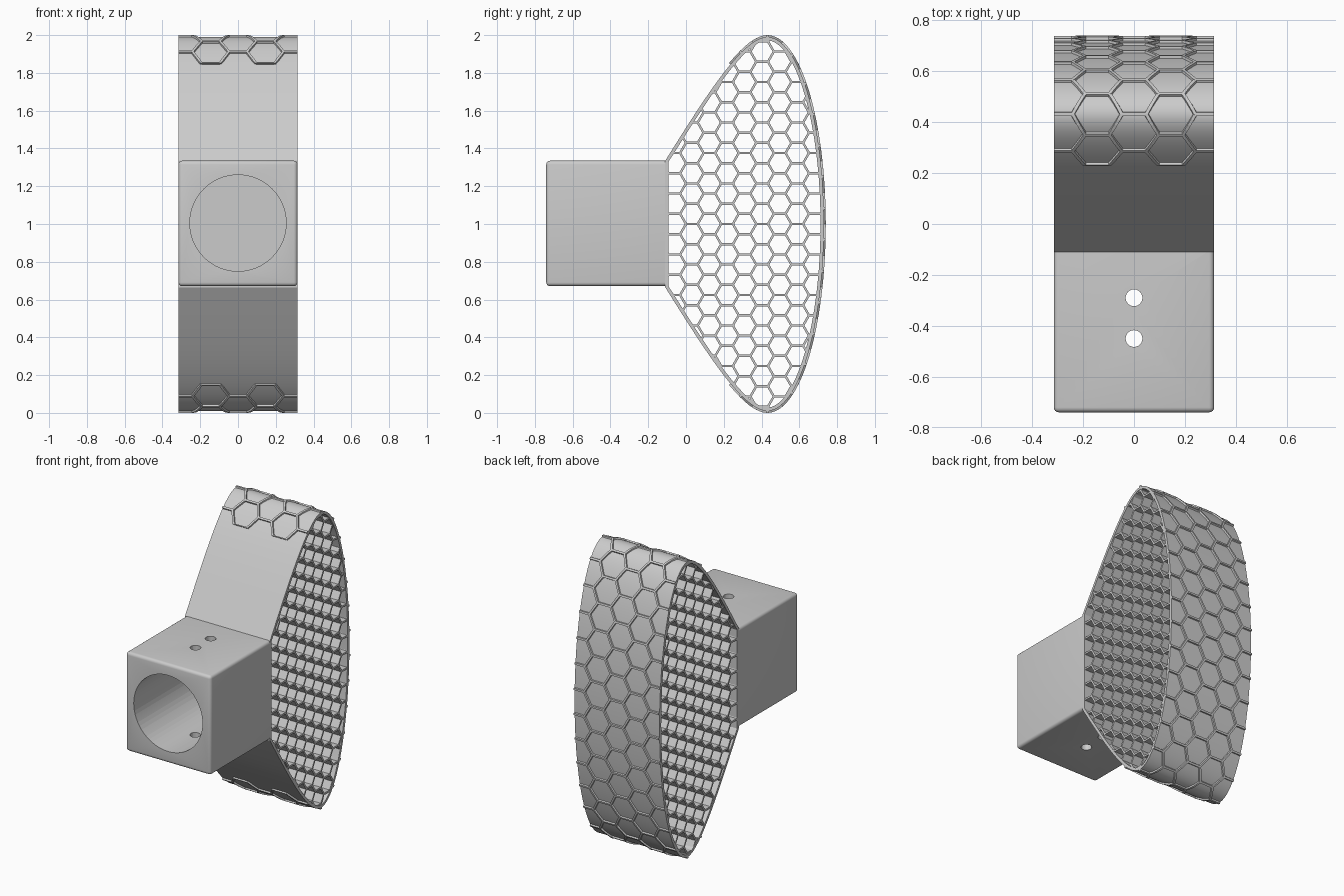
import bpy, bmesh, math
from mathutils import Vector as V

if "Cube" in bpy.data.objects:
    bpy.data.objects.remove(bpy.data.objects["Cube"])

X = 0.315          # half width of the body
Z0 = 1.0           # mid height


def finish(bm, name, smooth=True):
    bmesh.ops.recalc_face_normals(bm, faces=bm.faces[:])
    me = bpy.data.meshes.new(name)
    bm.to_mesh(me)
    bm.free()
    ob = bpy.data.objects.new(name, me)
    bpy.context.collection.objects.link(ob)
    bpy.ops.object.select_all(action='DESELECT')
    ob.select_set(True)
    bpy.context.view_layer.objects.active = ob
    if smooth:
        bpy.ops.object.shade_smooth_by_angle(angle=math.radians(30))
    return ob


def add_bar(bm, rings):
    """Skin a list of four-point sections into a closed bar."""
    vs = [[bm.verts.new(p) for p in r] for r in rings]
    for a, b in zip(vs, vs[1:]):
        for k in range(4):
            bm.faces.new((a[k], a[(k + 1) % 4], b[(k + 1) % 4], b[k]))
    bm.faces.new(vs[0][::-1])
    bm.faces.new(vs[-1])


def clip(a, b, poly):
    """Trim segment a-b to a clockwise convex polygon."""
    t0, t1 = 0.0, 1.0
    for p, q in zip(poly, poly[1:] + poly[:1]):
        e = q - p
        n = V((-e.y, e.x))              # points outward
        da, db = n.dot(a - p), n.dot(b - p)
        if da > 0 and db > 0:
            return None
        if da > 0:
            t0 = max(t0, da / (da - db))
        elif db > 0:
            t1 = min(t1, da / (da - db))
    if t1 - t0 < 0.03:
        return None
    return a.lerp(b, t0), a.lerp(b, t1)


def hex_edges(r, cols, keep, origin=V((0, 0))):
    """Unique edges of a flat-topped hexagon grid; keep() filters cells."""
    ff, out = r * math.sqrt(3), {}
    for i in range(-cols, cols + 1):
        for j in range(-30, 31):
            c = origin + V((1.5 * r * i, ff * (j + 0.5 * (i % 2))))
            if not keep(c):
                continue
            p = [c + V((r * math.cos(math.pi * k / 3), r * math.sin(math.pi * k / 3)))
                 for k in range(6)]
            for k in range(6):
                m = (p[k] + p[k - 1]) / 2
                out[(round(m.x, 3), round(m.y, 3))] = (p[k - 1], p[k])
    return list(out.values())


# lens-shaped outline in (y, z), z measured from mid height
bez = [V((-0.11, 0.335)), V((0.10, 0.67)), V((0.30, 0.99)), V((0.43, 0.99))]
half = []
for k in range(24):
    t = k / 24
    half.append(bez[0] * (1 - t) ** 3 + bez[1] * 3 * t * (1 - t) ** 2
                + bez[2] * 3 * t * t * (1 - t) + bez[3] * t ** 3)
for k in range(33):
    a = math.pi / 2 * (1 - k / 32)
    half.append(V((0.43 + 0.30 * math.cos(a), 0.99 * math.sin(a))))
outline = half + [V((p.x, -p.y)) for p in half[-2::-1]]
N = len(outline)
normals = []
for k in range(N):
    d = (outline[(k + 1) % N] - outline[k]).normalized() + (outline[k] - outline[k - 1]).normalized()
    normals.append(V((-d.y, d.x)).normalized())

# outer shell
bm = bmesh.new()
loops = []
for off, x in ((0, -X), (0, X), (-0.018, X), (-0.018, -X)):
    loops.append([bm.verts.new((x, (p + n * off).x, (p + n * off).y + Z0))
                  for p, n in zip(outline, normals)])
for a, b in zip(loops, loops[1:] + loops[:1]):
    for k in range(N):
        bm.faces.new((a[k], a[(k + 1) % N], b[(k + 1) % N], b[k]))
finish(bm, "lens_shell")

# honeycomb core, running the full width
bm = bmesh.new()
core_poly = [p - n * 0.008 for p, n in zip(outline, normals)]
W = X - 0.003
for a, b in hex_edges(0.062, 12, lambda c: True, V((0.31, 0))):
    seg = clip(a, b, core_poly)
    if seg:
        a, b = seg
        d = (b - a).normalized()
        n = V((-d.y, d.x)) * 0.006
        add_bar(bm, [[(x, (p + n * s).x, (p + n * s).y + Z0)
                      for s, x in ((1, -W), (1, W), (-1, W), (-1, -W))] for p in (a, b)])
finish(bm, "honeycomb_core", False)

# raised hexagon ribs wrapped round the curved back
ids = [k for k in range(N) if outline[k].x >= 0.23]
lengths = [0.0]
for a, b in zip(ids, ids[1:]):
    lengths.append(lengths[-1] + (outline[b] - outline[a]).length)
L = lengths[-1]


def wrap(uv, h):
    s = min(max(uv.y, 0), L)
    k = 0
    while k < len(ids) - 2 and lengths[k + 1] < s:
        k += 1
    t = (s - lengths[k]) / (lengths[k + 1] - lengths[k])
    p = outline[ids[k]].lerp(outline[ids[k + 1]], t)
    p = p + normals[ids[k]].lerp(normals[ids[k + 1]], t) * h
    return (uv.x, p.x, p.y + Z0)


ff = L / round(L / 0.168)
rect = [V((-X, 0)), V((-X, L)), V((X, L)), V((X, 0))]
bm = bmesh.new()
for a, b in hex_edges(ff / math.sqrt(3), 3, lambda c: ff * 0.49 < c.y < L - ff * 0.49):
    seg = clip(a, b, rect)
    if seg:
        a, b = seg
        d = (b - a).normalized()
        n = V((-d.y, d.x)) * 0.009
        rings = []
        for t in (0, 0.25, 0.5, 0.75, 1):
            p = a.lerp(b, t)
            rings.append([wrap(p + n, -0.005), wrap(p - n, -0.005),
                          wrap(p - n * 0.7, 0.010), wrap(p + n * 0.7, 0.010)])
        add_bar(bm, rings)
finish(bm, "hexagon_ribs", False)

# mounting block, rounded except where it meets the shell
bm = bmesh.new()
bmesh.ops.create_cube(bm, size=1)
for v in bm.verts:
    v.co = (v.co.x * 2 * X, -0.4225 + v.co.y * 0.635, Z0 + 0.003 + v.co.z * 0.664)
edges = [e for e in bm.edges if min(v.co.y for v in e.verts) < -0.2]
bmesh.ops.bevel(bm, geom=edges, offset=0.02, segments=4, profile=0.5, affect='EDGES')
block = finish(bm, "mounting_block")


def drill(name, radius, depth, loc, rot, sides):
    bpy.ops.mesh.primitive_cylinder_add(vertices=sides, radius=radius, depth=depth,
                                        location=loc, rotation=rot)
    cutter = bpy.context.object
    cutter.name = name
    cutter.hide_render = True
    bpy.context.view_layer.objects.active = block
    mod = block.modifiers.new(name, 'BOOLEAN')
    mod.operation = 'DIFFERENCE'
    mod.solver = 'EXACT'
    mod.object = cutter
    bpy.ops.object.modifier_apply(modifier=name)
    bpy.data.objects.remove(cutter, do_unlink=True)


# blind socket and two screw holes through top and bottom
drill("socket_cutter", 0.255, 0.70, (0, -0.51, Z0 + 0.005), (math.pi / 2, 0, 0), 64)
for y in (-0.29, -0.45):
    drill("screw_cutter", 0.033, 1.0, (0, y, Z0), (0, 0, 0), 24)
bpy.ops.object.select_all(action='DESELECT')
block.select_set(True)
bpy.context.view_layer.objects.active = block
bpy.ops.object.shade_smooth_by_angle(angle=math.radians(30))
